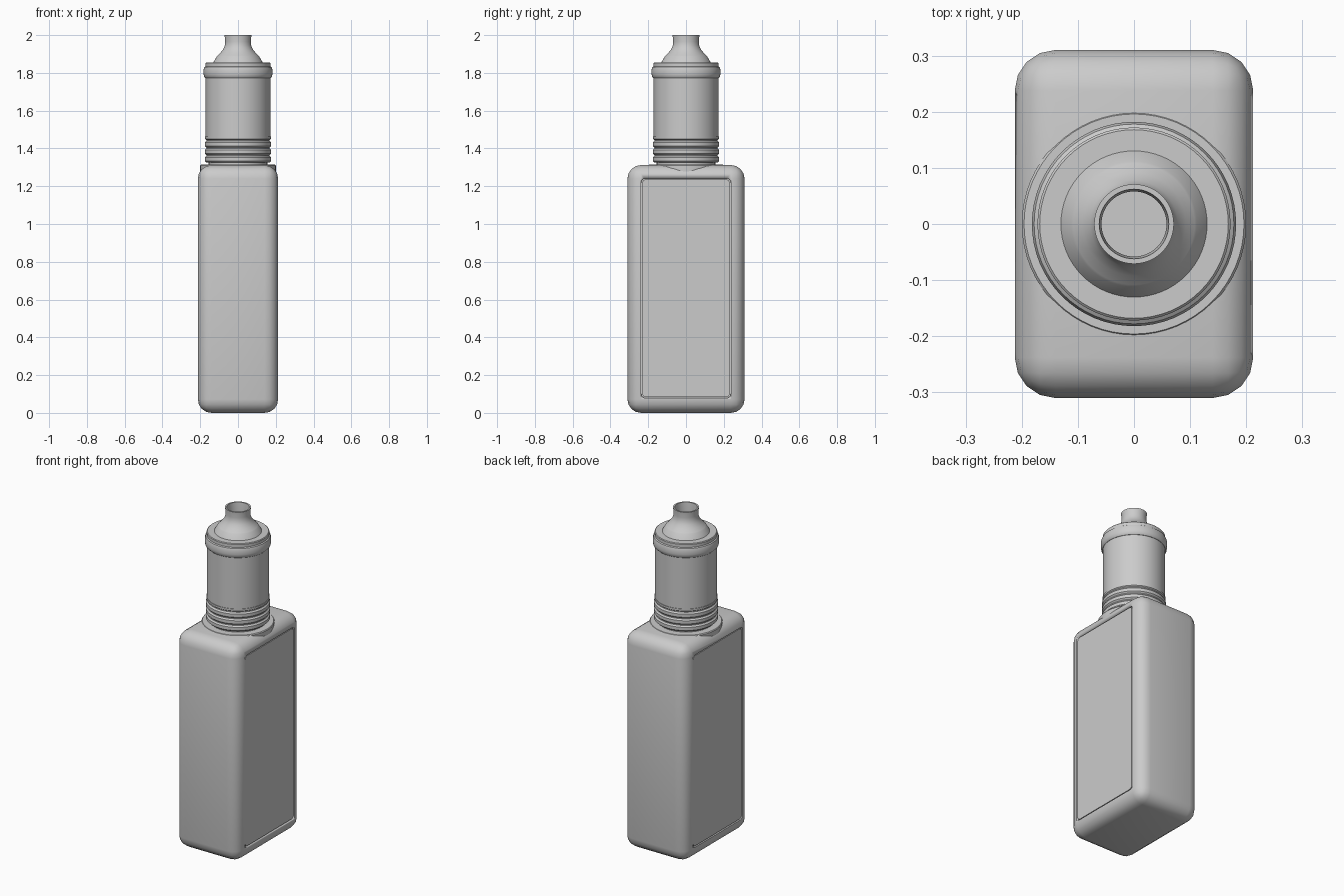
import bpy, bmesh, math

cube = bpy.data.objects.get("Cube")
if cube:
    bpy.data.objects.remove(cube, do_unlink=True)

grey = bpy.data.materials.new("satin grey")
grey.use_nodes = True
grey.diffuse_color = (0.6, 0.6, 0.6, 1)
grey.node_tree.nodes["Principled BSDF"].inputs["Base Color"].default_value = (0.6, 0.6, 0.6, 1)


def add_object(name, bm, angle=35):
    bmesh.ops.recalc_face_normals(bm, faces=bm.faces)
    mesh = bpy.data.meshes.new(name)
    bm.to_mesh(mesh)
    bm.free()
    mesh.materials.append(grey)
    ob = bpy.data.objects.new(name, mesh)
    bpy.context.collection.objects.link(ob)
    bpy.ops.object.select_all(action='DESELECT')
    ob.select_set(True)
    bpy.context.view_layer.objects.active = ob
    bpy.ops.object.shade_smooth_by_angle(angle=math.radians(angle))
    return ob


def box(size, centre):
    bm = bmesh.new()
    bmesh.ops.create_cube(bm, size=1)
    bmesh.ops.scale(bm, vec=size, verts=bm.verts)
    bmesh.ops.translate(bm, vec=centre, verts=bm.verts)
    return bm


def panel_block(name, size, centre, radius):
    """Slab facing sideways with rounded outline corners."""
    bm = box(size, centre)
    edges = [e for e in bm.edges if abs(e.verts[0].co.x - e.verts[1].co.x) > 0.001]
    bmesh.ops.bevel(bm, geom=edges, offset=radius, segments=3, profile=0.5, affect='EDGES')
    return add_object(name, bm)


def lathe(name, profile, steps=64):
    """Spin (radius, height) points around the vertical axis."""
    bm = bmesh.new()
    verts = [bm.verts.new((r, 0, z)) for r, z in profile]
    edges = [bm.edges.new(pair) for pair in zip(verts, verts[1:])]
    bmesh.ops.spin(bm, geom=verts + edges, cent=(0, 0, 0), axis=(0, 0, 1),
                   angle=math.tau, steps=steps)
    bmesh.ops.remove_doubles(bm, verts=bm.verts, dist=0.0001)
    return add_object(name, bm)


# Rounded main body
bm = box((0.425, 0.62, 1.312), (0, 0, 0.656))
bmesh.ops.bevel(bm, geom=bm.edges[:], offset=0.072, segments=4, profile=0.5, affect='EDGES')
body = add_object("body", bm, 40)

# Side panels set into shallow recesses
for side, label in ((1, "left"), (-1, "right")):
    cutter = panel_block(label + "_recess_cutter", (0.06, 0.474, 1.164),
                         (side * 0.228, 0, 0.66), 0.022)
    cutter.hide_render = True
    cutter.hide_set(True)
    cut = body.modifiers.new(label + " recess", 'BOOLEAN')
    cut.operation = 'DIFFERENCE'
    cut.object = cutter
    cut.solver = 'EXACT'
    panel_block(label + "_panel", (0.02, 0.462, 1.152), (side * 0.2, 0, 0.66), 0.018)

# Round seat on top of the body
lathe("tank_seat", [(0, 1.25), (0.2, 1.25), (0.2, 1.309), (0.196, 1.314), (0, 1.314)])

# Ribbed base of the tank
ribs = [(0, 1.31), (0.155, 1.31), (0.155, 1.325)]
for i in range(3):
    z = 1.325 + i * 0.04
    ribs += [(0.168, z), (0.176, z + 0.008), (0.176, z + 0.027), (0.168, z + 0.035)]
ribs += [(0.168, 1.445), (0.174, 1.45), (0.174, 1.462), (0, 1.462)]
lathe("tank_base", ribs)

# Tank wall
lathe("tank_wall", [(0.171, 1.46), (0.171, 1.78)])

# Rounded cap ring
lathe("cap_ring", [(0.15, 1.772), (0.173, 1.772), (0.18, 1.78), (0.182, 1.795), (0.182, 1.818),
                   (0.178, 1.83), (0.172, 1.834), (0.172, 1.852), (0.168, 1.856), (0, 1.856)])

# Flared mouthpiece with an open bore
lathe("mouthpiece", [(0.132, 1.853), (0.112, 1.888), (0.108, 1.892), (0.092, 1.908),
                     (0.078, 1.926), (0.07, 1.945), (0.068, 1.965), (0.071, 2.0),
                     (0.062, 2.0), (0.058, 1.95), (0.058, 1.87), (0, 1.87)])
